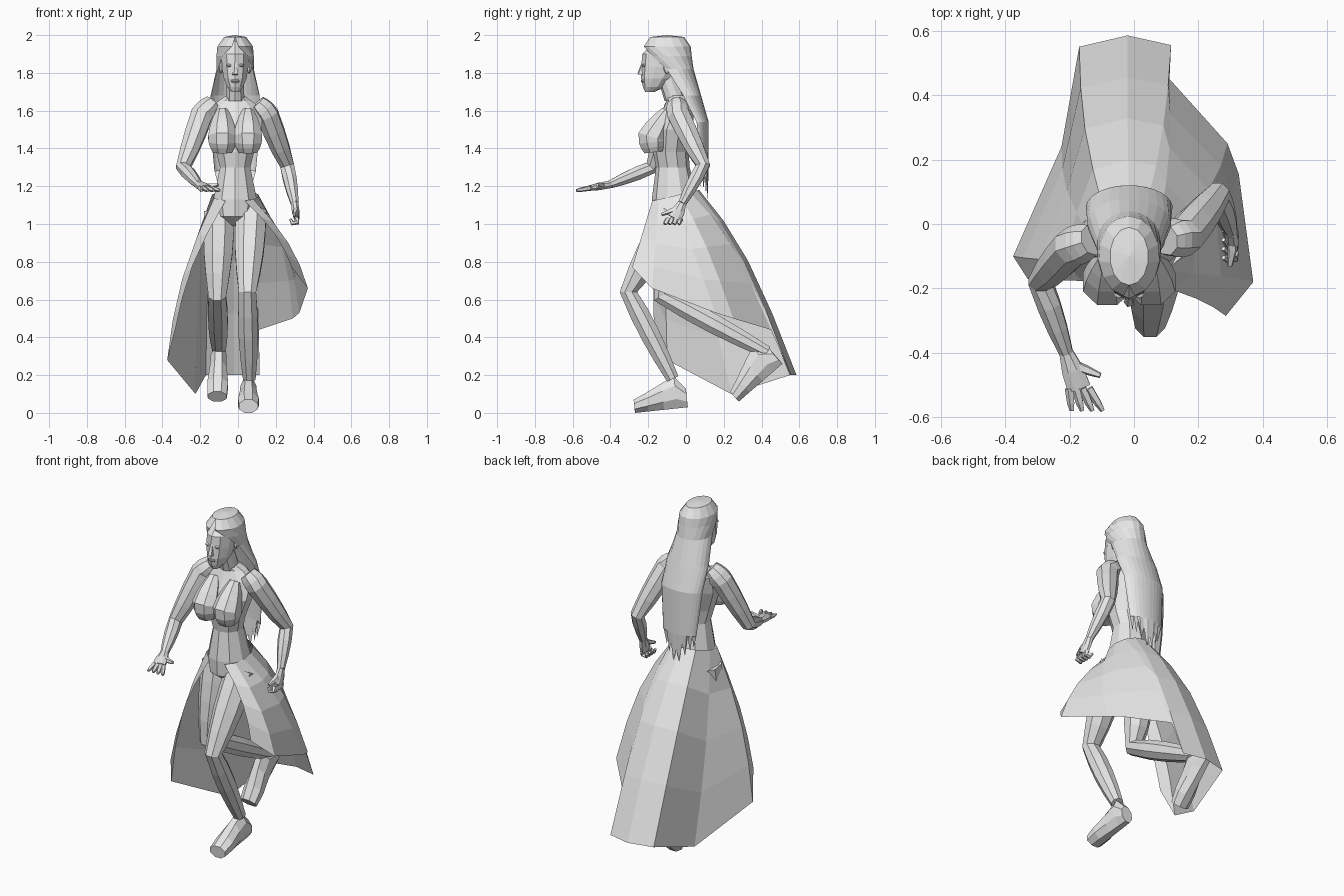
import bpy, bmesh
from math import cos, sin, pi, radians
from mathutils import Vector

cube = bpy.data.objects.get("Cube")
if cube:
    bpy.data.objects.remove(cube)

colour = (.8, .8, .8, 1)
grey = bpy.data.materials.new("light_grey")
grey.use_nodes = True
grey.diffuse_color = colour
grey.node_tree.nodes["Principled BSDF"].inputs["Base Color"].default_value = colour

MIDDLE = -.015
RIGHTWARD, BACKWARD, UPWARD = Vector((1, 0, 0)), Vector((0, 1, 0)), Vector((0, 0, 1))


def finish(name, bm):
    mesh = bpy.data.meshes.new(name)
    bm.to_mesh(mesh)
    bm.free()
    mesh.materials.append(grey)
    bpy.context.collection.objects.link(bpy.data.objects.new(name, mesh))


def skin(name, rows, closed=True):
    """Bridge rows of points; closed rows become a capped solid."""
    bm = bmesh.new()
    grid = [[bm.verts.new(point) for point in row] for row in rows]
    count = len(grid[0])
    for low, high in zip(grid, grid[1:]):
        for i in range(count if closed else count - 1):
            j = (i + 1) % count
            bm.faces.new((low[i], low[j], high[j], high[i]))
    if closed:
        bm.faces.new(grid[0])
        bm.faces.new(grid[-1])
        bmesh.ops.recalc_face_normals(bm, faces=bm.faces[:])
    finish(name, bm)


def loft(name, stations, sides=8, fixed=None, guide=RIGHTWARD):
    """Faceted rings (centre, half width, half depth) across a path or a fixed axis."""
    centres = [station[0] for station in stations]
    stretch = 1 / cos(pi / sides)
    rows = []
    for i, (centre, wide, deep) in enumerate(stations):
        path = centres[min(i + 1, len(centres) - 1)] - centres[max(i - 1, 0)]
        along = (fixed or path).normalized()
        across = (guide - along * guide.dot(along)).normalized()
        depth = along.cross(across)
        angles = [2 * pi * (k + .5) / sides for k in range(sides)]
        rows.append([centre + (across * wide * cos(a) + depth * deep * sin(a)) * stretch
                     for a in angles])
    skin(name, rows)


def column(name, rings, sides=10):
    """Level rings (y, z, half width, half depth) on the centre line."""
    loft(name, [(Vector((MIDDLE, y, z)), wide, deep) for y, z, wide, deep in rings],
         sides, fixed=UPWARD)


def limb(name, joints, radii, swell=0, sides=8, steps=3, guide=RIGHTWARD):
    """Round limb through joints, with each segment swelling like a muscle."""
    joints = [Vector(joint) for joint in joints]
    stations = []
    for i in range(len(joints) - 1):
        for step in range(steps):
            t = step / steps
            radius = radii[i] * (1 - t) + radii[i + 1] * t + swell * sin(pi * t)
            stations.append((joints[i].lerp(joints[i + 1], t), radius, radius))
    stations.append((joints[-1], radii[-1], radii[-1]))
    loft(name, stations, sides, guide=guide)


def blob(name, centre, size):
    bm = bmesh.new()
    bmesh.ops.create_uvsphere(bm, u_segments=8, v_segments=5, radius=1)
    bmesh.ops.scale(bm, vec=size, verts=bm.verts)
    bmesh.ops.translate(bm, vec=centre, verts=bm.verts)
    finish(name, bm)


def hand(name, wrist, knuckles, spread, curl, bend):
    """Flat palm, four fingers bending towards curl, and a thumb."""
    wrist, knuckles = Vector(wrist), Vector(knuckles)
    aim = (knuckles - wrist).normalized()
    loft(name + "_palm", [(wrist, .022, .02), (wrist.lerp(knuckles, .5), .034, .02),
                          (knuckles, .036, .014)], guide=spread)
    for i in range(4):
        offset = spread * (i - 1.5)
        points = [knuckles + offset]
        for knuckle in range(3):
            angle = radians(bend * knuckle)
            heading = (aim + offset * 8 * cos(angle)) * cos(angle) + curl * sin(angle)
            points.append(points[-1] + heading * .025)
        limb(name + "_finger", points, (.012, .011, .01, .006), sides=5, steps=1, guide=spread)
    base = wrist.lerp(knuckles, .3)
    joint = base + spread * 2 + aim * .02
    limb(name + "_thumb", (base, joint, joint + spread * 2 + aim * .02 + curl * .01),
         (.014, .013, .007), sides=5, steps=1, guide=UPWARD)


def shoe(name, heel, toe):
    """Chunky shoe standing on the line from heel to toe."""
    heel, toe = Vector(heel), Vector(toe)
    along = (toe - heel).normalized()
    rise = along.cross(RIGHTWARD)
    shape = ((0, .035, .1), (.2, .042, .17), (.45, .045, .14), (.75, .055, .1), (1, .05, .07))
    loft(name, [(heel.lerp(toe, t) + rise * tall / 2, wide, tall / 2) for t, wide, tall in shape],
         fixed=along)


# Torso, neck and head
column("torso", [
    (-.06, .99, .03, .05), (-.07, 1.04, .1, .1), (-.06, 1.13, .115, .115),
    (-.07, 1.3, .08, .085), (-.08, 1.38, .1, .09), (-.07, 1.5, .14, .1),
    (-.04, 1.6, .145, .08), (-.04, 1.65, .09, .06), (-.055, 1.68, .048, .05)])
column("neck", [(-.055, 1.65, .05, .055), (-.1, 1.78, .043, .05)])
column("head", [
    (-.19, 1.7, .02, .025), (-.17, 1.725, .042, .055), (-.15, 1.77, .06, .083),
    (-.13, 1.83, .07, .102), (-.12, 1.9, .073, .106), (-.1, 1.97, .04, .06)])

# Face
limb("nose", [(MIDDLE, -.225, 1.86), (MIDDLE, -.242, 1.79)], (.006, .014), sides=5, steps=1)
blob("lips", (MIDDLE, -.225, 1.757), (.024, .014, .011))
for side, label in ((1, "left"), (-1, "right")):
    blob(label + "_eye", (MIDDLE + side * .032, -.218, 1.84), (.016, .014, .009))
    blob(label + "_ear", (MIDDLE + side * .075, -.1, 1.83), (.012, .02, .035))
    x = MIDDLE + side * .068
    limb(label + "_bust", [(x, -.1, 1.6), (x, -.18, 1.46), (x, -.17, 1.38)],
         (.03, .075, .05), swell=.006)

# Long hair: arcs open towards the face (y, z, half width, half depth, opening)
arcs = [(-.1, 2, 0, 0, 0), (-.1, 1.99, .06, .09, 0), (-.1, 1.94, .095, .125, 10),
        (-.09, 1.89, .1, .12, 42), (-.06, 1.82, .1, .1, 65), (0, 1.68, .13, .08, 80),
        (.05, 1.54, .135, .07, 95), (.075, 1.28, .11, .045, 95)]
strands = 14
hair = []
for y, z, wide, deep, opening in arcs:
    sweep = [radians(opening - 90 + (360 - 2 * opening) * i / strands) for i in range(strands + 1)]
    hair.append([(MIDDLE + wide * cos(a), y + deep * sin(a), z) for a in sweep])
# Ragged ends hang lowest near the centre
hair.append([(MIDDLE + (x - MIDDLE) * .8, y * .95, 1.09 + abs(x - MIDDLE) + .09 * (i % 2))
             for i, (x, y, z) in enumerate(hair[-1])])
skin("long_hair", hair, closed=False)

# Arms: the left one is bent with a fist, the right one reaches forward
arm_radii = (.045, .058, .037, .021)
left_wrist, right_wrist = (.3, -.02, 1.11), (-.21, -.4, 1.21)
limb("left_arm", [(.1, -.05, 1.64), (.155, -.04, 1.58), (.26, .09, 1.31), left_wrist],
     arm_radii, swell=.005)
limb("right_arm", [(-.13, -.05, 1.64), (-.19, -.07, 1.58), (-.29, -.18, 1.3), right_wrist],
     arm_radii, swell=.005)
hand("left_hand", left_wrist, (.31, -.06, 1.03), BACKWARD * -.02, -RIGHTWARD, 80)
hand("right_hand", right_wrist, (-.17, -.51, 1.19), RIGHTWARD * .02, UPWARD, 0)

# Legs: the left one leads, the right one trails
leg_radii = (.08, .046, .033)
limb("left_leg", [(.07, -.07, 1.06), (.05, -.305, .64), (.06, -.07, .18)],
     leg_radii, swell=.012, steps=4)
limb("right_leg", [(-.1, -.05, 1.06), (-.11, -.13, .62), (-.1, .43, .32)],
     leg_radii, swell=.012, steps=4)
shoe("left_shoe", (.055, .01, .03), (.055, -.27, 0))
shoe("right_shoe", (-.1, .51, .26), (-.11, .28, .06))

# Open skirt: hem corners from the left front round the back to the right front
hem_corners = [
    (.285, -.285, .77), (.37, -.18, .66), (.325, .155, .53), (.29, .25, .5),
    (.11, .45, .44), (.115, .555, .2), (-.02, .585, .2), (-.17, .55, .2),
    (-.225, .24, .1), (-.375, -.1, .28), (-.33, -.17, .45)]
panels = []
for i, corner in enumerate(hem_corners):
    hem = Vector(corner)
    angle = radians(90 + (i - 6) * (26 if i < 6 else 39))
    waist = Vector((.125 * cos(angle) + MIDDLE, .13 * sin(angle) - .06, 1.15 + .03 * sin(angle)))
    # Cloth billows most half way down, and more at the back
    billow = Vector((hem.x * .12, 0, max(hem.y, 0) * .2))
    panels.append([waist.lerp(hem, step / 4) + billow * sin(pi * step / 4) for step in range(5)])
skin("open_skirt", zip(*panels), closed=False)
